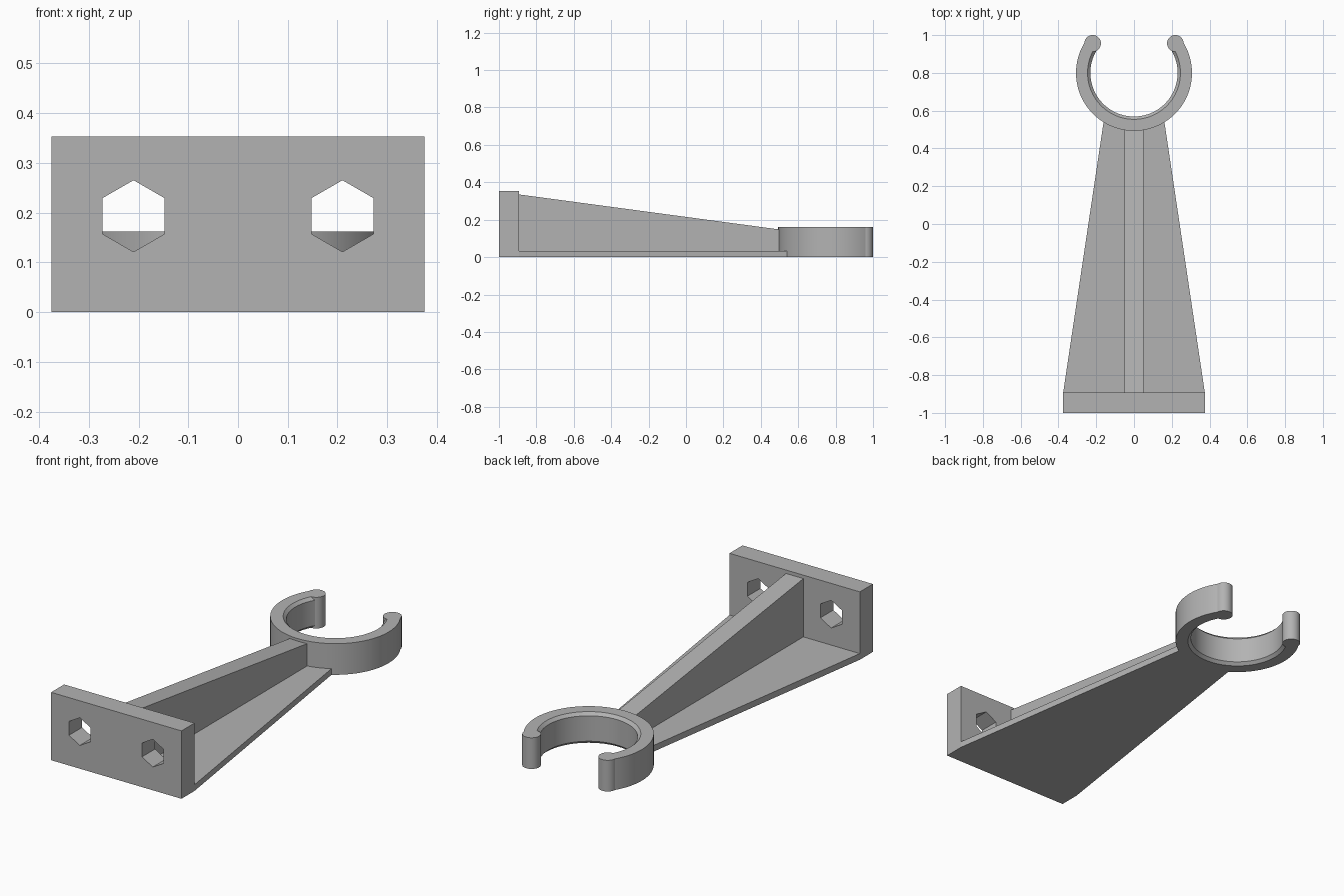
import bpy, bmesh, math
from mathutils import Matrix

cube = bpy.data.objects.get("Cube")
if cube:
    bpy.data.objects.remove(cube, do_unlink=True)

grey = bpy.data.materials.new("plain grey")
grey.use_nodes = True
colour = (0.45, 0.45, 0.45, 1)
grey.diffuse_color = colour
grey.node_tree.nodes["Principled BSDF"].inputs["Base Color"].default_value = colour

PLATE_BACK = -0.893
CLIP_Y, CLIP_H = 0.8, 0.162
R_IN, R_OUT = 0.231, 0.307
GAP_ANGLE = math.radians(35.5)


def finish(name, bm, smooth=False):
    bmesh.ops.recalc_face_normals(bm, faces=bm.faces)
    mesh = bpy.data.meshes.new(name)
    bm.to_mesh(mesh)
    bm.free()
    mesh.materials.append(grey)
    obj = bpy.data.objects.new(name, mesh)
    bpy.context.collection.objects.link(obj)
    if smooth:
        bpy.ops.object.select_all(action='DESELECT')
        obj.select_set(True)
        bpy.context.view_layer.objects.active = obj
        bpy.ops.object.shade_smooth_by_angle(angle=math.radians(30))
    return obj


def prism(name, outline, offset):
    """Extrude a flat outline along an offset vector."""
    bm = bmesh.new()
    face = bm.faces.new([bm.verts.new(p) for p in outline])
    ext = bmesh.ops.extrude_face_region(bm, geom=[face])
    moved = [g for g in ext["geom"] if isinstance(g, bmesh.types.BMVert)]
    bmesh.ops.translate(bm, verts=moved, vec=offset)
    return finish(name, bm)


# Mounting plate with two hexagonal screw holes
plate = prism("mounting_plate",
              [(-0.375, -1, 0), (0.375, -1, 0), (0.375, -1, 0.353), (-0.375, -1, 0.353)],
              (0, PLATE_BACK + 1, 0))
for side, x in (("left", 0.21), ("right", -0.21)):
    angles = [math.radians(30 + 60 * i) for i in range(6)]
    hexagon = [(x + 0.072 * math.cos(a), -1.1, 0.193 + 0.072 * math.sin(a)) for a in angles]
    cutter = prism(side + "_hole_cutter", hexagon, (0, 0.3, 0))
    cut = plate.modifiers.new(side + "_hole", 'BOOLEAN')
    cut.operation, cut.solver, cut.object = 'DIFFERENCE', 'EXACT', cutter
    bpy.context.view_layer.objects.active = plate
    bpy.ops.object.modifier_apply(modifier=cut.name)
    bpy.data.objects.remove(cutter, do_unlink=True)

# Tapered floor of the arm
prism("arm_floor",
      [(-0.375, PLATE_BACK, 0), (0.375, PLATE_BACK, 0), (0.161, 0.54, 0), (-0.161, 0.54, 0)],
      (0, 0, 0.032))

# Sloping stiffening rib
prism("arm_rib",
      [(-0.05, PLATE_BACK, 0), (-0.05, 0.52, 0), (-0.05, 0.52, 0.145), (-0.05, PLATE_BACK, 0.335)],
      (0.1, 0, 0))

# Open clip ring: chamfered section swept around the back of the gap
chamfer = 0.015
section = [(R_OUT, 0), (R_OUT, CLIP_H), (R_IN + chamfer, CLIP_H), (R_IN, CLIP_H - chamfer),
           (R_IN, chamfer), (R_IN + chamfer, 0)]
bm = bmesh.new()
steps = 72
rows = []
for i in range(steps + 1):
    a = GAP_ANGLE - (math.pi + 2 * GAP_ANGLE) * i / steps
    rows.append([bm.verts.new((r * math.cos(a), CLIP_Y + r * math.sin(a), z)) for r, z in section])
n = len(section)
for low, high in zip(rows, rows[1:]):
    for k in range(n):
        bm.faces.new((low[k], low[(k + 1) % n], high[(k + 1) % n], high[k]))
bm.faces.new(rows[0])
bm.faces.new(rows[-1])
finish("clip_ring", bm, smooth=True)

# Rounded tips of the clip
r_mid = (R_IN + R_OUT) / 2
for side, sign in (("left", 1), ("right", -1)):
    bm = bmesh.new()
    place = Matrix.Translation((sign * r_mid * math.cos(GAP_ANGLE),
                                CLIP_Y + r_mid * math.sin(GAP_ANGLE), CLIP_H / 2))
    bmesh.ops.create_cone(bm, cap_ends=True, segments=40, radius1=0.044, radius2=0.044,
                          depth=CLIP_H, matrix=place)
    finish(side + "_clip_tip", bm, smooth=True)
